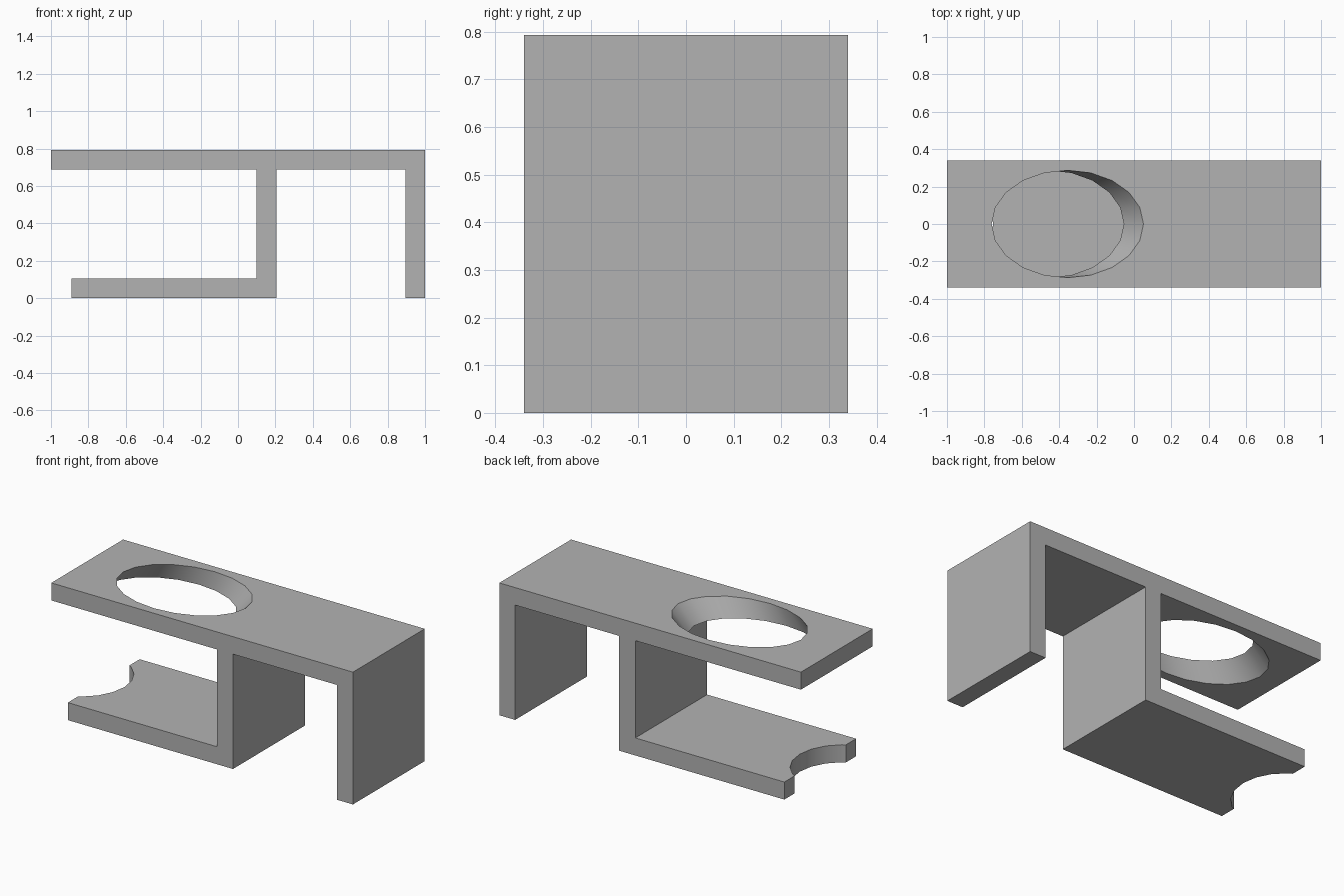
import bpy, math

cube = bpy.data.objects.get("Cube")
if cube:
    bpy.data.objects.remove(cube, do_unlink=True)

W, T, H = 0.34, 0.105, 0.793   # half width, wall thickness, height
R = 0.287                      # hole radius

grey = bpy.data.materials.new("plain grey")
grey.use_nodes = True
grey.diffuse_color = (0.45, 0.45, 0.45, 1)
grey.node_tree.nodes["Principled BSDF"].inputs["Base Color"].default_value = (0.45, 0.45, 0.45, 1)

# Stand body: one side profile extruded across the width
profile = [(-1, H), (-1, H - T), (0.098, H - T), (0.098, T), (-0.89, T), (-0.89, 0),
           (0.205, 0), (0.205, H - T), (1 - T, H - T), (1 - T, 0), (1, 0), (1, H)]
n = len(profile)
verts = [(x, y, z) for y in (-W, W) for x, z in profile]
faces = [tuple(range(n)), tuple(reversed(range(n, 2 * n)))]
faces += [((i + 1) % n, i, n + i, n + (i + 1) % n) for i in range(n)]
mesh = bpy.data.meshes.new("stand")
mesh.from_pydata(verts, [], faces)
mesh.materials.append(grey)
stand = bpy.data.objects.new("stand", mesh)
bpy.context.collection.objects.link(stand)


def cut_hole(name, x, z, tilt, length):
    """Cut a round hole whose axis passes through (x, 0, z)."""
    bpy.ops.mesh.primitive_cylinder_add(vertices=20, radius=R, depth=length,
                                        location=(x, 0, z))
    cutter = bpy.context.object
    cutter.name = name
    # Turn the ring so that a corner lies on the x axis, then tilt
    cutter.rotation_euler = (0, tilt, math.pi / 2)
    cutter.rotation_mode = 'XYZ'
    cutter.data.materials.append(grey)
    cutter.hide_render = True
    cutter.hide_set(True)
    mod = stand.modifiers.new(name, 'BOOLEAN')
    mod.operation = 'DIFFERENCE'
    mod.solver = 'EXACT'
    mod.object = cutter
    return cutter


# Slanted hole through the top shelf, upright notch in the lower shelf
cutters = [cut_hole("slanted_hole_cutter", -0.355 - T / 2, H - T / 2, 0, 0.9),
           cut_hole("notch_cutter", -1.04, T / 2, 0, 0.4)]
cutters[0].rotation_euler = (0, math.radians(45), 0)

# Apply the cuts and remove the cutters
bpy.ops.object.select_all(action='DESELECT')
stand.select_set(True)
bpy.context.view_layer.objects.active = stand
for mod in list(stand.modifiers):
    bpy.ops.object.modifier_apply(modifier=mod.name)
for cutter in cutters:
    bpy.data.objects.remove(cutter, do_unlink=True)
bpy.ops.object.shade_smooth_by_angle(angle=math.radians(30))
